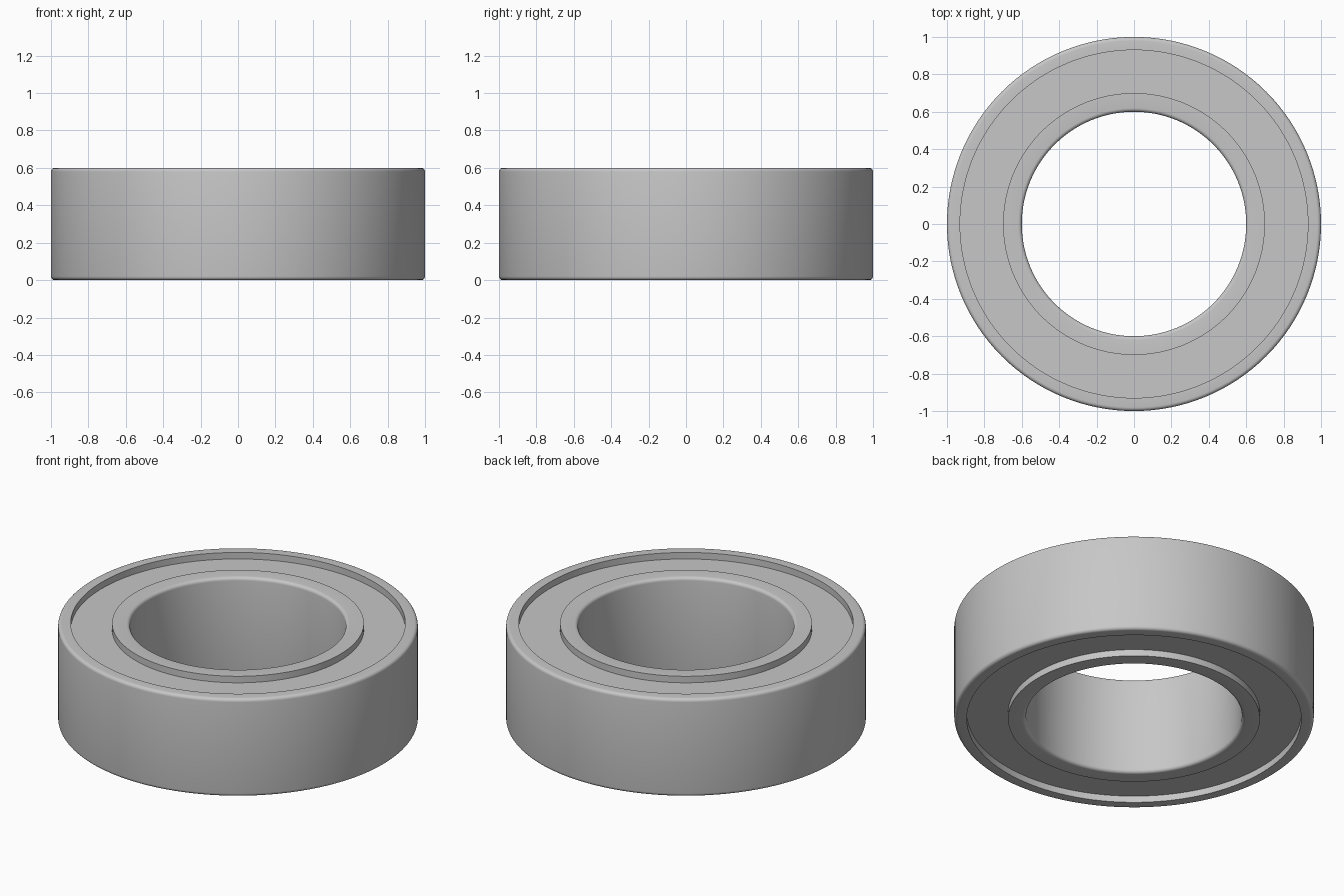
import bpy
import bmesh
import math

SEGMENTS = 128
HEIGHT = 0.6
RECESS = 0.04
FILLET = 0.02

cube = bpy.data.objects.get("Cube")
if cube:
    bpy.data.objects.remove(cube, do_unlink=True)

steel = bpy.data.materials.new("steel grey")
steel.use_nodes = True
colour = (0.57, 0.57, 0.57, 1)
steel.diffuse_color = colour
steel.node_tree.nodes["Principled BSDF"].inputs["Base Color"].default_value = colour


def lathe(name, profile):
    """Spin a closed (radius, z) outline around the z axis."""
    bm = bmesh.new()
    rings = []
    for i in range(SEGMENTS):
        a = 2 * math.pi * i / SEGMENTS
        rings.append([bm.verts.new((r * math.cos(a), r * math.sin(a), z)) for r, z in profile])
    n = len(profile)
    for i, ring in enumerate(rings):
        following = rings[(i + 1) % SEGMENTS]
        for j in range(n):
            k = (j + 1) % n
            bm.faces.new((ring[j], following[j], following[k], ring[k]))
    bmesh.ops.recalc_face_normals(bm, faces=bm.faces)
    mesh = bpy.data.meshes.new(name)
    bm.to_mesh(mesh)
    bm.free()
    mesh.materials.append(steel)
    obj = bpy.data.objects.new(name, mesh)
    bpy.context.collection.objects.link(obj)
    bpy.ops.object.select_all(action="DESELECT")
    obj.select_set(True)
    bpy.context.view_layer.objects.active = obj
    bpy.ops.object.shade_smooth_by_angle(angle=math.radians(35))
    return obj


def race_profile(exposed, hidden):
    """Rectangle with rounded corners on the exposed radius only."""
    side = 1 if exposed > hidden else -1
    points = [(hidden, 0)]
    for cz, start in ((FILLET, -90), (HEIGHT - FILLET, 0)):
        for step in range(6):
            a = math.radians(start + step * 18)
            points.append((exposed + side * FILLET * (math.cos(a) - 1),
                           cz + FILLET * math.sin(a)))
    points.append((hidden, HEIGHT))
    return points


# Outer and inner races
lathe("outer_race", race_profile(1.0, 0.93))
lathe("inner_race", race_profile(0.6, 0.7))

# Recessed shields closing the gap at top and bottom
for name, low in (("bottom_shield", RECESS), ("top_shield", HEIGHT - 2 * RECESS)):
    high = low + RECESS
    lathe(name, [(0.69, low), (0.94, low), (0.94, high), (0.69, high)])
